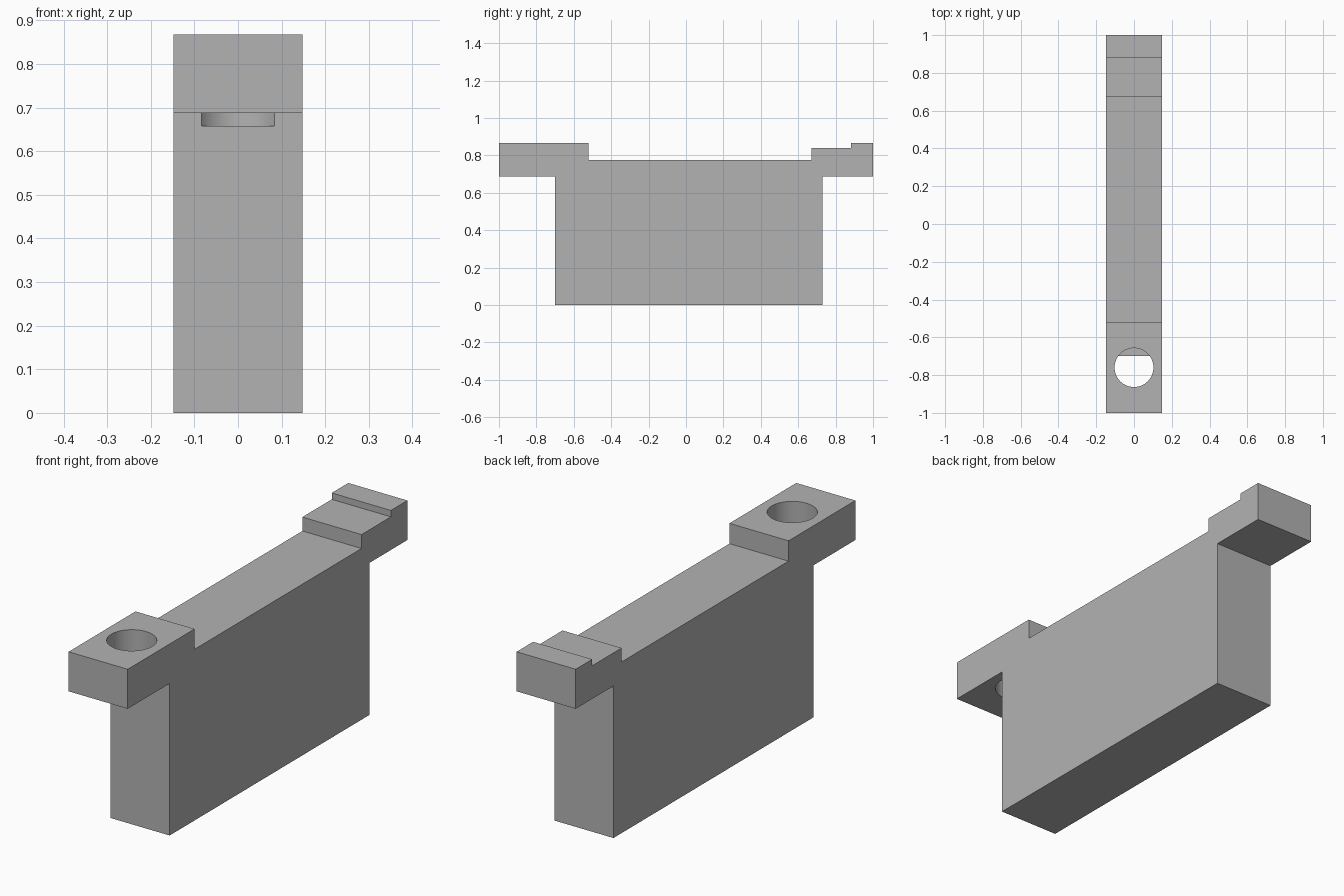
import bpy
import bmesh

cube = bpy.data.objects.get("Cube")
if cube:
    bpy.data.objects.remove(cube, do_unlink=True)

HALF_WIDTH = 0.148

grey = bpy.data.materials.new("plain grey")
grey.use_nodes = True
colour = (0.45, 0.45, 0.45, 1)
grey.diffuse_color = colour
grey.node_tree.nodes["Principled BSDF"].inputs["Base Color"].default_value = colour


def add_object(name, bm):
    bmesh.ops.recalc_face_normals(bm, faces=bm.faces)
    mesh = bpy.data.meshes.new(name)
    bm.to_mesh(mesh)
    bm.free()
    mesh.materials.append(grey)
    obj = bpy.data.objects.new(name, mesh)
    bpy.context.collection.objects.link(obj)
    return obj


# Bracket body: side profile (y, z) extruded across the width
profile = [
    (-0.70, 0), (0.73, 0), (0.73, 0.688), (1, 0.688), (1, 0.867),
    (0.882, 0.867), (0.882, 0.838), (0.672, 0.838), (0.672, 0.775),
    (-0.522, 0.775), (-0.522, 0.867), (-1, 0.867), (-1, 0.688), (-0.70, 0.688),
]
bm = bmesh.new()
side = bm.faces.new([bm.verts.new((-HALF_WIDTH, y, z)) for y, z in profile])
extruded = bmesh.ops.extrude_face_region(bm, geom=[side])["geom"]
bmesh.ops.translate(bm, vec=(2 * HALF_WIDTH, 0, 0),
                    verts=[v for v in extruded if isinstance(v, bmesh.types.BMVert)])
body = add_object("bracket_body", bm)

# Round hole through the front lug, running slightly into the body
bm = bmesh.new()
bmesh.ops.create_cone(bm, cap_ends=True, segments=64,
                      radius1=0.103, radius2=0.103, depth=0.4)
bmesh.ops.translate(bm, verts=bm.verts, vec=(0, -0.76, 0.658 + 0.2))
cutter = add_object("hole_cutter", bm)
cutter.hide_render = True

cut = body.modifiers.new("lug_hole", "BOOLEAN")
cut.operation = "DIFFERENCE"
cut.solver = "EXACT"
cut.object = cutter

bpy.context.view_layer.objects.active = body
body.select_set(True)
bpy.ops.object.modifier_apply(modifier=cut.name)
bpy.data.objects.remove(cutter, do_unlink=True)

# Smooth hole wall, crisp outer edges
bpy.ops.object.shade_smooth_by_angle(angle=0.5)
